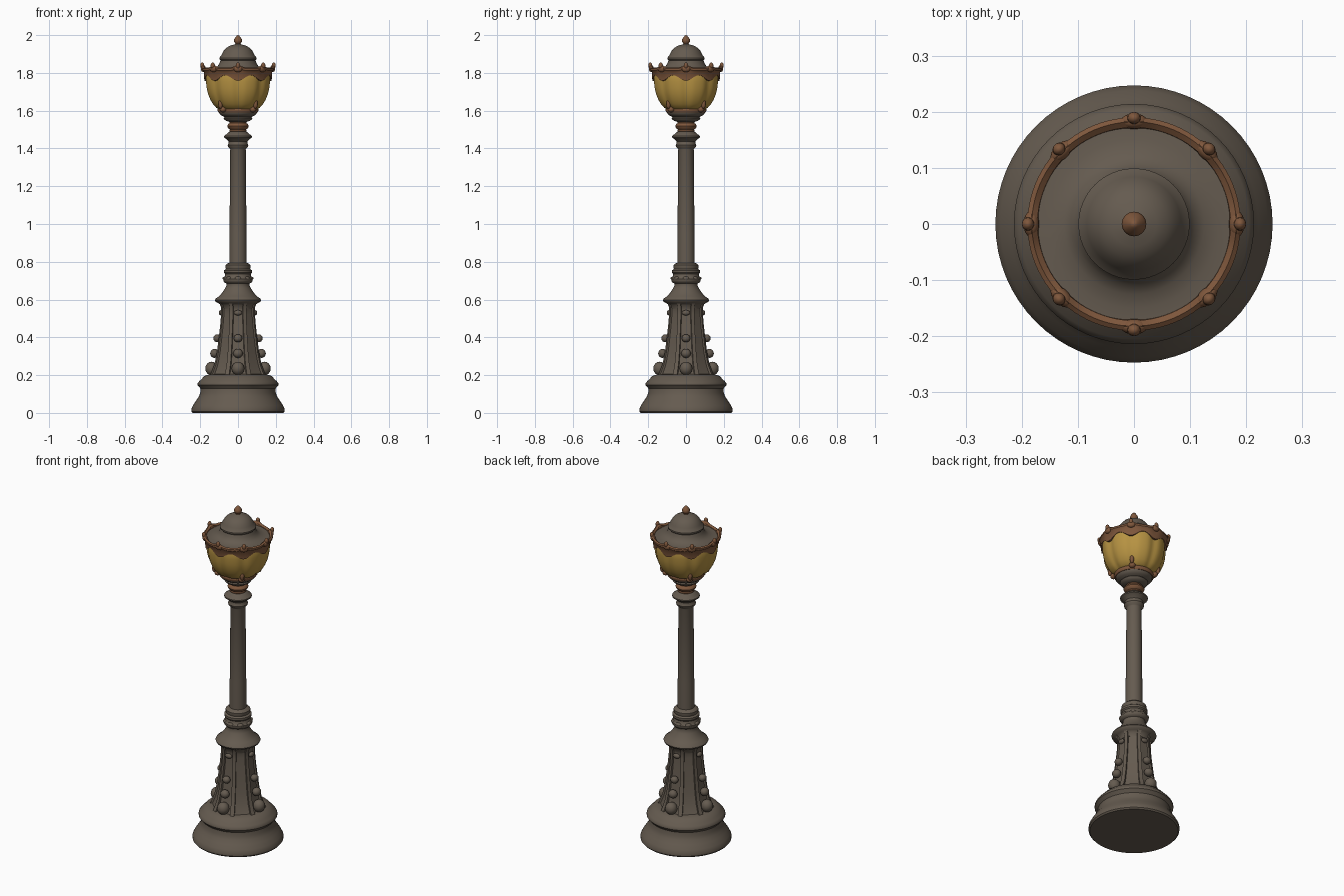
import bpy, bmesh, math
from mathutils import Matrix, Vector

if "Cube" in bpy.data.objects:
    bpy.data.objects.remove(bpy.data.objects["Cube"])


def material(name, rgb):
    m = bpy.data.materials.new(name)
    m.diffuse_color = (*rgb, 1)
    m.use_nodes = True
    m.node_tree.nodes["Principled BSDF"].inputs["Base Color"].default_value = m.diffuse_color
    return m


IRON = material("dark iron", (0.13, 0.105, 0.08))
COPPER = material("aged copper", (0.21, 0.095, 0.045))
GLASS = material("amber glass", (0.47, 0.29, 0.055))


def finish(name, bm, mat, angle=40):
    bmesh.ops.recalc_face_normals(bm, faces=bm.faces)
    me = bpy.data.meshes.new(name)
    bm.to_mesh(me)
    bm.free()
    me.materials.append(mat)
    ob = bpy.data.objects.new(name, me)
    bpy.context.collection.objects.link(ob)
    bpy.ops.object.select_all(action='DESELECT')
    ob.select_set(True)
    bpy.context.view_layer.objects.active = ob
    bpy.ops.object.shade_smooth_by_angle(angle=math.radians(angle))
    return ob


def lathe(name, profile, mat, segs=64, warp=None, closed=False, angle=40, turn=0):
    """Spin (radius, z) points round z; warp(r, z, a, i) may reshape each point."""
    bm = bmesh.new()
    rings = []
    for i, (r, z) in enumerate(profile):
        ring = []
        for k in range(segs):
            a = 2 * math.pi * k / segs + turn
            rr, zz = warp(r, z, a, i) if warp else (r, z)
            ring.append(bm.verts.new((rr * math.cos(a), rr * math.sin(a), zz)))
        rings.append(ring)
    pairs = list(zip(rings, rings[1:]))
    if closed:
        pairs.append((rings[-1], rings[0]))
    for lo, hi in pairs:
        for k in range(segs):
            n = (k + 1) % segs
            bm.faces.new((lo[k], lo[n], hi[n], hi[k]))
    if not closed:
        bm.faces.new(rings[0])
        bm.faces.new(rings[-1])
    return finish(name, bm, mat, angle)


def studs(name, spots, count, mat, turn=0):
    """Ellipsoids (radius, z, (radial, tangent, up) size) repeated round the axis."""
    bm = bmesh.new()
    for k in range(count):
        rot = Matrix.Rotation(2 * math.pi * k / count + turn, 4, 'Z')
        for r, z, size in spots:
            bmesh.ops.create_uvsphere(bm, u_segments=14, v_segments=8, radius=1,
                                      matrix=rot @ Matrix.Translation((r, 0, z))
                                      @ Matrix.Diagonal((*size, 1)))
    return finish(name, bm, mat, 60)


def wave(a):
    return abs(math.cos(4 * a))


# Round stepped foot
lathe("foot", [(.24, 0), (.247, .008), (.247, .022), (.238, .04), (.222, .065), (.208, .085),
               (.2, .105), (.198, .128), (.206, .138), (.214, .147), (.214, .156), (.205, .168),
               (.192, .18), (.178, .196), (.15, .204), (.1, .207)], IRON)

# Eight-sided tapering pedestal, flat faces towards the axes
S = 1 / math.cos(math.pi / 8)
PED = [(.145, .195), (.136, .215), (.12, .26), (.108, .32), (.099, .39),
       (.091, .46), (.086, .52), (.086, .56), (.095, .58)]
lathe("pedestal", [(r * S * .95, z) for r, z in PED], IRON, 8, turn=math.pi / 8, angle=25)

# Raised ribs along the eight pedestal corners
bm = bmesh.new()
for k in range(8):
    rot = Matrix.Rotation(math.pi / 4 * (k + .5), 4, 'Z')
    prev = None
    for r, z in PED:
        o, w = r * S, .009 + .05 * (r - .08)
        ring = [bm.verts.new(rot @ Vector(p)) for p in
                ((o - .03, -w, z), (o, -w, z), (o, w, z), (o - .03, w, z))]
        if prev:
            for j in range(4):
                n = (j + 1) % 4
                bm.faces.new((prev[j], prev[n], ring[n], ring[j]))
        else:
            bm.faces.new(ring)
        prev = ring
    bm.faces.new(prev)
finish("pedestal_ribs", bm, IRON)

# Bosses climbing the four main faces
studs("pedestal_bosses", [(.14, .235, (.034, .034, .036)), (.124, .315, (.024, .026, .024)),
                          (.11, .395, (.021, .023, .021)), (.09, .53, (.012, .022, .014))],
      4, IRON)

# Pedestal cap and waist
lathe("pedestal_cap", [(.085, .55), (.09, .57), (.102, .58), (.118, .588), (.122, .597),
                       (.118, .605), (.1, .618), (.082, .638), (.068, .66), (.06, .678),
                       (.062, .685), (.072, .69), (.078, .7), (.078, .71), (.07, .718),
                       (.068, .735), (.074, .742), (.074, .755), (.064, .762), (.067, .772),
                       (.067, .782), (.058, .79), (.045, .795)], IRON)
studs("collar_studs", [(.069, .712, (.013, .018, .01))], 8, IRON)

# Shaft and its capital
lathe("shaft", [(.046, .79), (.045, .95), (.041, 1.395), (.043, 1.4), (.052, 1.408),
                (.055, 1.418), (.05, 1.428), (.05, 1.438), (.062, 1.45), (.075, 1.458),
                (.075, 1.465), (.062, 1.475), (.048, 1.487), (.04, 1.49)], IRON)
lathe("copper_collar", [(.04, 1.485), (.045, 1.492), (.043, 1.5), (.053, 1.508), (.057, 1.518),
                        (.053, 1.528), (.044, 1.535), (.044, 1.55)], COPPER)

# Lantern cup
lathe("lantern_cup", [(.044, 1.54), (.06, 1.545), (.072, 1.552), (.076, 1.56), (.07, 1.566),
                      (.084, 1.572), (.098, 1.583), (.1, 1.592), (.09, 1.6)], IRON)
lathe("cup_rim", [(.085, 1.588), (.102, 1.59), (.108, 1.598), (.108, 1.608), (.103, 1.616),
                  (.085, 1.617)], COPPER)
studs("cup_leaves", [(.112, 1.607, (.018, .018, .016)), (.131, 1.635, (.012, .012, .025))],
      4, COPPER, math.pi / 4)

# Lobed glass bowl, creased at eight seams
lathe("glass_bowl", [(.098, 1.605), (.118, 1.615), (.136, 1.635), (.151, 1.66), (.163, 1.69),
                     (.17, 1.72), (.174, 1.755), (.175, 1.79), (.17, 1.805)], GLASS, 96,
      lambda r, z, a, i: (r * (1 - .05 * wave(a) ** 6), z))


# Crown band with a scalloped lower edge dropping at the seams
def scallop(r, z, a, i):
    w = wave(a)
    return (r, z - .03 * w ** 2) if i in (0, 1) else (r, z + .012 * w ** 6)


lathe("crown_band", [(.166, 1.788), (.178, 1.788), (.182, 1.803), (.19, 1.812), (.19, 1.822),
                     (.182, 1.828), (.172, 1.82)], COPPER, 96, scallop, True)
studs("crown_knobs", [(.183, 1.822, (.014, .024, .018)), (.189, 1.838, (.011, .012, .017))],
      8, COPPER)

# Stepped roof, dome and finial
lathe("roof", [(.172, 1.79), (.178, 1.808), (.172, 1.817), (.15, 1.818), (.125, 1.824),
               (.108, 1.835), (.098, 1.852), (.093, 1.866), (.099, 1.872), (.099, 1.88),
               (.09, 1.89), (.084, 1.902), (.075, 1.918), (.06, 1.934), (.04, 1.945),
               (.024, 1.949), (.016, 1.952)], IRON)
lathe("finial", [(.015, 1.945), (.014, 1.956), (.02, 1.963), (.022, 1.972), (.019, 1.981),
                 (.012, 1.99), (.007, 1.997), (.002, 2.0)], COPPER, 24)
